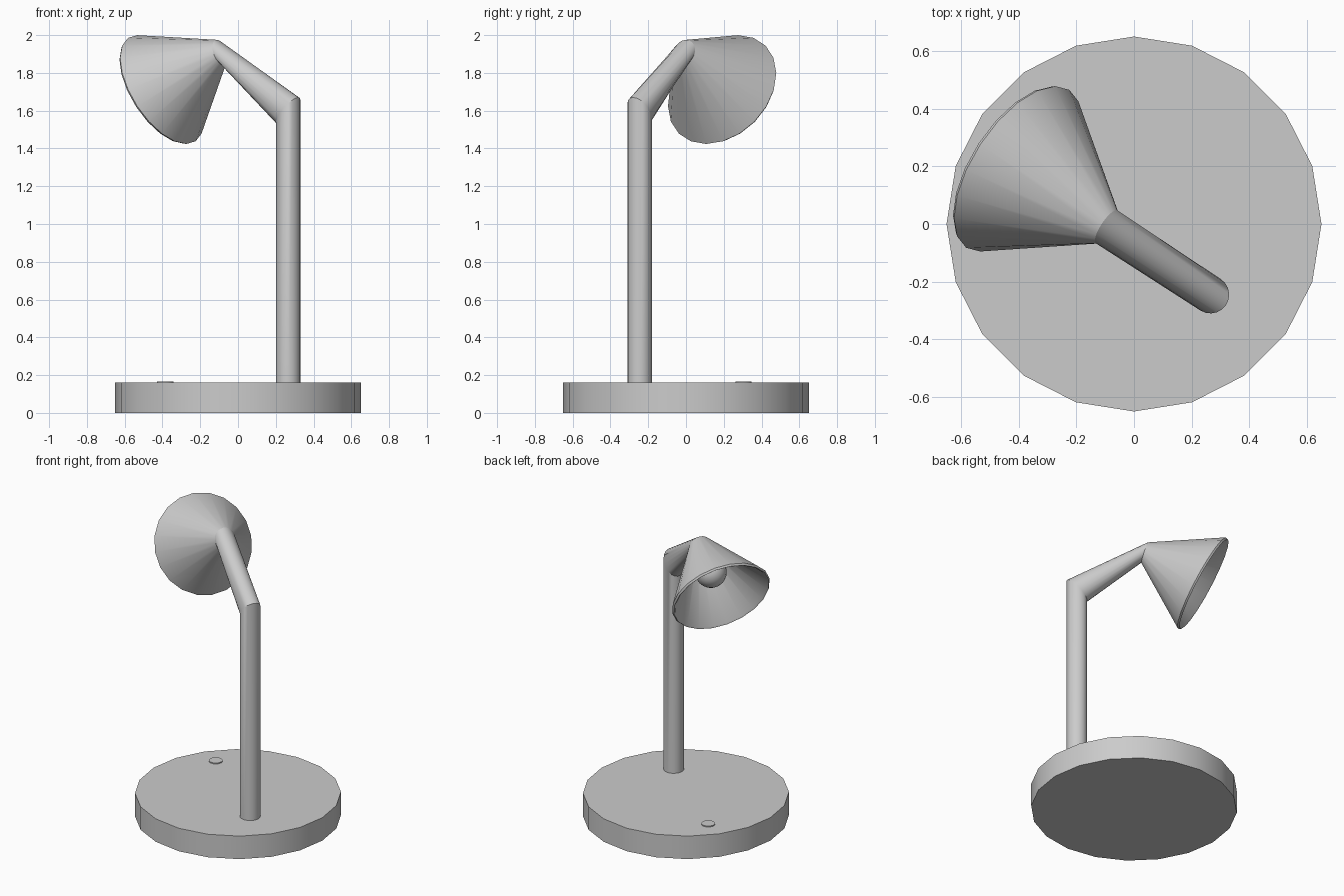
import bpy, bmesh, math
from mathutils import Vector

if "Cube" in bpy.data.objects:
    bpy.data.objects.remove(bpy.data.objects["Cube"])

SIDES = 20
Z = Vector((0, 0, 1))
H = Vector((-0.837, 0.547, 0)).normalized()   # plan direction of arm and shade
S = Z.cross(H)                                # sideways direction


def smooth(ob):
    bpy.ops.object.select_all(action='DESELECT')
    ob.select_set(True)
    bpy.context.view_layer.objects.active = ob
    bpy.ops.object.shade_smooth_by_angle(angle=math.radians(30))


def loft(name, rings):
    """Skin rings given as (centre, up vector, side radius); ends are capped."""
    bm = bmesh.new()
    loops = []
    for c, up, r in rings:
        loops.append([bm.verts.new(c + S * r * math.cos(a) + up * math.sin(a))
                      for a in (2 * math.pi * i / SIDES for i in range(SIDES))])
    for a, b in zip(loops, loops[1:]):
        for i in range(SIDES):
            j = (i + 1) % SIDES
            bm.faces.new((a[i], a[j], b[j], b[i]))
    bm.faces.new(loops[0])
    bm.faces.new(loops[-1])
    bmesh.ops.recalc_face_normals(bm, faces=bm.faces)
    me = bpy.data.meshes.new(name)
    bm.to_mesh(me)
    bm.free()
    ob = bpy.data.objects.new(name, me)
    bpy.context.collection.objects.link(ob)
    smooth(ob)
    return ob


def disc(name, x, y, z0, z1, r):
    bpy.ops.mesh.primitive_cylinder_add(vertices=SIDES, radius=r, depth=z1 - z0,
                                        location=(x, y, (z0 + z1) / 2))
    ob = bpy.context.object
    ob.name = name
    smooth(ob)


# Base and its switch button
disc("base", 0, 0, 0, 0.16, 0.65)
disc("switch_button", -0.385, 0.305, 0.15, 0.167, 0.043)

# Upright post bending into the tapering arm
foot = Vector((0.265, -0.245, 0.15))
elbow = Vector((0.265, -0.245, 1.6))
joint = Vector((-0.095, -0.01, 1.91))
joint_up = H * 0.02 + Z * 0.065
loft("post_and_arm", [
    (foot, -H * 0.065, 0.065),
    (elbow, -H * 0.065 + Z * 0.07, 0.065),
    (joint, joint_up, 0.068),
])

# Hollow conical shade with a thin lip
axis = (H * 0.88 - Z * 0.474).normalized()
perp = S.cross(axis)
perp = perp if perp.z > 0 else -perp


def shade_ring(t, r):
    return (joint + axis * t, perp * r, r)


loft("shade", [
    (joint, joint_up, 0.068),
    shade_ring(0.418, 0.327),
    shade_ring(0.43, 0.319),
    shade_ring(0.425, 0.31),
    shade_ring(0.05, 0.06),
])

# Bulb and socket inside the shade
loft("bulb_socket", [shade_ring(0.04, 0.045), shade_ring(0.16, 0.045)])
bpy.ops.mesh.primitive_uv_sphere_add(segments=24, ring_count=14, radius=0.1,
                                     location=joint + axis * 0.225)
bpy.context.object.name = "bulb"
smooth(bpy.context.object)
